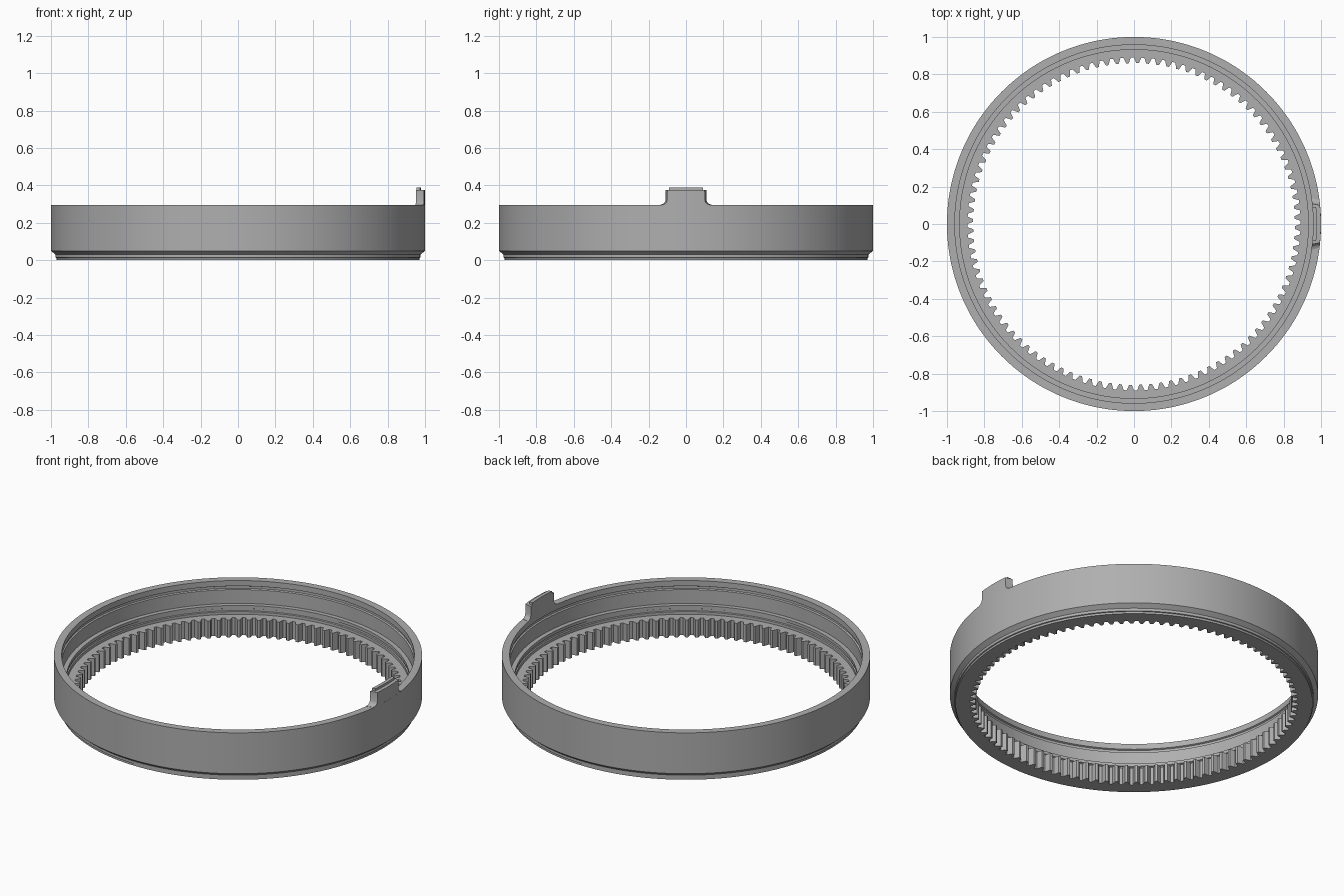
import bpy, bmesh
from math import sin, cos, pi

cube = bpy.data.objects.get("Cube")
if cube:
    bpy.data.objects.remove(cube, do_unlink=True)

grey = bpy.data.materials.new("plain grey")
grey.use_nodes = True
COLOUR = (0.43, 0.43, 0.43, 1)
grey.diffuse_color = COLOUR
grey.node_tree.nodes["Principled BSDF"].inputs["Base Color"].default_value = COLOUR

TEETH = 100
ROOT, TIP = 0.89, 0.86
RIM_Z = 0.295
BORE_Z = 0.105


def polar(r, a, z):
    return (r * cos(a), r * sin(a), z)


def finish(name, bm, angle):
    bmesh.ops.recalc_face_normals(bm, faces=bm.faces)
    mesh = bpy.data.meshes.new(name)
    bm.to_mesh(mesh)
    bm.free()
    mesh.materials.append(grey)
    obj = bpy.data.objects.new(name, mesh)
    bpy.context.collection.objects.link(obj)
    bpy.ops.object.select_all(action='DESELECT')
    obj.select_set(True)
    bpy.context.view_layer.objects.active = obj
    bpy.ops.object.shade_smooth_by_angle(angle=angle)
    return obj


# Internally toothed ring: a closed section swept round, its bore following the teeth
section = [
    (None, BORE_Z), (None, 0),                                  # toothed bore
    (0.97, 0), (0.97, 0.012), (0.976, 0.014), (0.976, 0.03),    # stepped foot
    (1.0, 0.05), (1.0, RIM_Z),                                  # outer wall and rim
    (0.958, RIM_Z), (0.958, 0.262), (0.966, 0.258),             # inner lip
    (0.966, 0.245), (0.958, 0.241), (0.958, 0.158),             # groove and wall
    (0.932, 0.158), (0.932, 0.14), (0.938, 0.137),              # ledge
    (0.938, 0.124), (0.932, 0.121), (0.932, BORE_Z),            # lower groove
]
tooth = [(0.0, ROOT), (0.3, ROOT), (0.52, TIP), (0.78, TIP)]

bm = bmesh.new()
columns = []
for i in range(TEETH):
    for part, bore in tooth:
        a = 2 * pi * (i + part) / TEETH
        columns.append([bm.verts.new(polar(r or bore, a, z)) for r, z in section])
for i, col in enumerate(columns):
    nxt = columns[(i + 1) % len(columns)]
    for j in range(len(section)):
        k = (j + 1) % len(section)
        bm.faces.new((col[j], col[k], nxt[k], nxt[j]))
finish("toothed_ring", bm, pi / 9)


# Curved plate standing on the rim, defined by its height at each angle
def curved_plate(name, half, r_in, r_out, bottom, taper):
    stations = [(-a, z) for a, z in half] + [(a, z) for a, z in reversed(half)]
    bm = bmesh.new()
    rows = []
    for a, z in stations:
        rows.append([bm.verts.new(p) for p in (
            polar(r_in, a, bottom), polar(r_out, a * taper, bottom),
            polar(r_out, a * taper, z), polar(r_in, a, z))])
    for p, q in zip(rows, rows[1:]):
        for j in range(4):
            k = (j + 1) % 4
            bm.faces.new((p[j], p[k], q[k], q[j]))
    bm.faces.new(rows[0])
    bm.faces.new(rows[-1])
    return finish(name, bm, pi / 6)


# Locating tab with flared base, and the low ridge along its inner top edge
tab_half = [(0.145, 0.296), (0.13, 0.3), (0.12, 0.308), (0.115, 0.32),
            (0.114, 0.374), (0.08, 0.375), (0.04, 0.375), (0.01, 0.375)]
curved_plate("locating_tab", tab_half, 0.958, 0.9995, 0.29, 0.88)
ridge_half = [(0.095, 0.388), (0.06, 0.388), (0.02, 0.388)]
curved_plate("tab_ridge", ridge_half, 0.958, 0.978, 0.37, 0.97)
